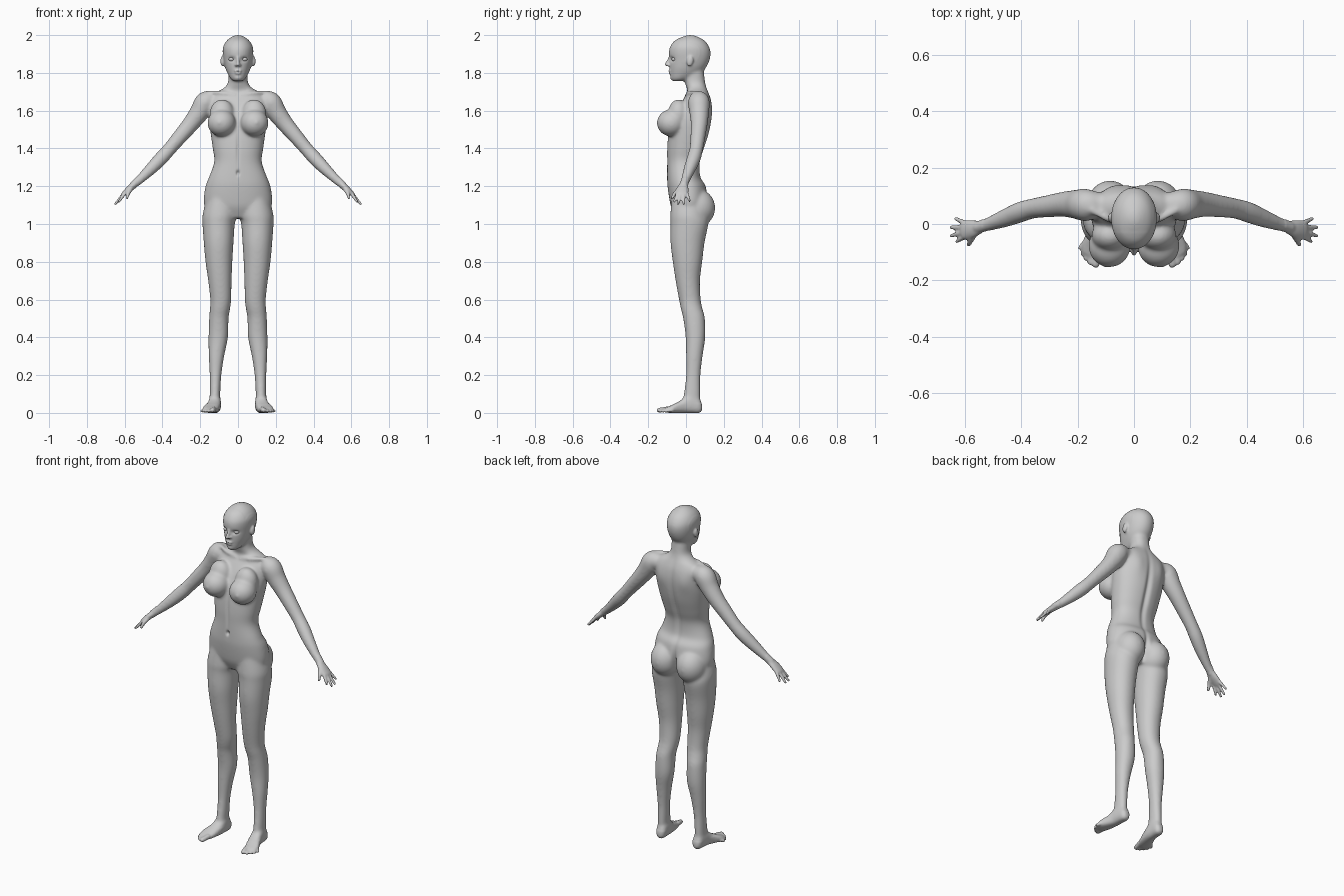
import bpy, bmesh, math
from mathutils import Vector, Matrix

bm = bmesh.new()


def spline(rows, k=5):
    """Catmull-Rom interpolation of parameter rows."""
    out = []
    for i in range(len(rows) - 1):
        a, b, c, d = (rows[max(i - 1, 0)], rows[i], rows[i + 1], rows[min(i + 2, len(rows) - 1)])
        for j in range(k):
            t = j / k
            out.append([0.5 * (2 * q + (r - p) * t + (2 * p - 5 * q + 4 * r - s) * t * t
                               + (3 * q - p - 3 * r + s) * t ** 3) for p, q, r, s in zip(a, b, c, d)])
    return out + [list(rows[-1])]


def loft(rings):
    vs = [[bm.verts.new(p) for p in ring] for ring in rings]
    n = len(vs[0])
    for a, b in zip(vs, vs[1:]):
        for i in range(n):
            bm.faces.new((a[i], a[(i + 1) % n], b[(i + 1) % n], b[i]))
    bm.faces.new(vs[0])
    bm.faces.new(vs[-1])


def sections(rows, s=1, e=2.2, along_y=False, n=40):
    """Rows of (height, x0, x1, y0, y1); along_y swaps height and y."""
    rings = []
    for h, x0, x1, y0, y1 in spline(rows):
        ring = []
        for i in range(n):
            c, d = math.cos(2 * math.pi * i / n), math.sin(2 * math.pi * i / n)
            x = (x0 + x1) / 2 + (x1 - x0) / 2 * math.copysign(abs(c) ** (2 / e), c)
            y = (y0 + y1) / 2 + (y1 - y0) / 2 * math.copysign(abs(d) ** (2 / e), d)
            ring.append((x * s, h, y) if along_y else (x * s, y, h))
        rings.append(ring)
    loft(rings)


def ball(c, r, s=1, tilt=0):
    m = Matrix.Translation((c[0] * s, c[1], c[2])) @ Matrix.Rotation(tilt, 4, 'X') @ Matrix.Diagonal((*r, 1))
    bmesh.ops.create_uvsphere(bm, u_segments=32, v_segments=20, radius=1, matrix=m)


def tube(rows, s=1, ref=(0, 1, 0), n=20):
    """Rows of (x, y, z, radius along ref, other radius), with rounded ends."""
    rows = spline(rows)
    pts = [Vector(r[:3]) for r in rows]
    rings = []
    for i, r in enumerate(rows):
        t = (pts[min(i + 1, len(pts) - 1)] - pts[max(i - 1, 0)]).normalized()
        u = (Vector(ref) - t * t.dot(Vector(ref))).normalized()
        v = t.cross(u)
        steps = [(0, 1)]
        if i == 0:
            steps = [(-.9, .4), (-.6, .8), (0, 1)]
        elif i == len(rows) - 1:
            steps = [(0, 1), (.6, .8), (.9, .4)]
        for off, k in steps:
            ring = []
            for j in range(n):
                a = 2 * math.pi * j / n
                p = pts[i] + t * off * min(r[3], r[4]) + k * (u * r[3] * math.cos(a) + v * r[4] * math.sin(a))
                ring.append((p.x * s, p.y, p.z))
            rings.append(ring)
    loft(rings)


# torso and neck
torso = [(1.03, .09, -.05, .07), (1.08, .165, -.075, .10), (1.12, .182, -.086, .115), (1.2, .172, -.098, .105),
         (1.25, .153, -.1, .077), (1.33, .126, -.1, .075), (1.4, .134, -.1, .097), (1.48, .145, -.093, .122),
         (1.55, .153, -.075, .135), (1.61, .153, -.045, .138), (1.66, .15, -.015, .132), (1.695, .12, .008, .12),
         (1.72, .075, .004, .11), (1.75, .053, -.006, .102), (1.8, .05, -.005, .096), (1.83, .045, 0, .09)]
sections([(z, -w, w, f, b) for z, w, f, b in torso])

# head
head = [(1.757, .022, -.072, -.01), (1.77, .04, -.08, .03), (1.8, .057, -.084, .08), (1.83, .069, -.086, .108),
        (1.87, .077, -.087, .126), (1.91, .081, -.09, .131), (1.94, .078, -.083, .122), (1.97, .061, -.06, .1),
        (1.99, .036, -.022, .066), (2.001, .01, .008, .036)]
sections([(z, -w, w, f, b) for z, w, f, b in head], e=2.05)

# nose, lips and chin
tube([(0, -.082, 1.888, .007, .008), (0, -.092, 1.865, .007, .009), (0, -.105, 1.844, .009, .009)], ref=(1, 0, 0))
ball((0, -.084, 1.81), (.02, .011, .006))
ball((0, -.082, 1.798), (.017, .011, .006))
ball((0, -.068, 1.776), (.022, .016, .016))

for s in (1, -1):
    # nostril and ear
    ball((.01, -.092, 1.841), (.008, .01, .007), s)
    ball((.083, .022, 1.862), (.010, .017, .028), s, -.2)
    # breast with upper slope and nipple
    ball((.087, -.078, 1.535), (.075, .076, .072), s)
    ball((.085, -.04, 1.58), (.066, .056, .08), s)
    ball((.1, -.15, 1.537), (.008, .010, .008), s)
    # collar bone and buttock
    tube([(.015, .004, 1.683, .01, .01), (.08, .012, 1.693, .011, .011), (.15, .05, 1.698, .012, .012)], s)
    ball((.085, .06, 1.085), (.085, .095, .1), s)
    # leg
    sections([(1.14, .01, .165, -.075, .1), (1.05, .005, .187, -.083, .11), (1.0, .017, .188, -.082, .118),
              (.9, .024, .181, -.082, .098), (.8, .03, .172, -.07, .086), (.7, .034, .158, -.055, .074),
              (.6, .036, .147, -.037, .078), (.55, .042, .149, -.027, .088), (.5, .05, .153, -.015, .1),
              (.4, .053, .156, -.002, .102), (.3, .073, .155, 0, .088), (.2, .088, .15, 0, .077),
              (.1, .094, .15, -.012, .076), (.04, .095, .15, -.022, .075)], s, 2.1)
    # foot
    sections([(.086, .108, .132, .015, .04), (.07, .093, .147, .0, .08), (.03, .09, .154, 0, .1),
              (0, .09, .158, 0, .09), (-.03, .094, .168, 0, .066), (-.07, .103, .185, 0, .044),
              (-.1, .114, .185, .001, .031), (-.115, .124, .17, .004, .025)], s, 2.5, True)
    # toes
    for x0, y0, x1, y1, r in [(.127, -.1, .136, -.144, .014), (.148, -.105, .156, -.138, .010),
                              (.163, -.098, .171, -.124, .0095), (.174, -.088, .183, -.107, .009),
                              (.18, -.07, .191, -.085, .009)]:
        tube([(x0, y0, r + .006, r, r), (x1, y1, r, r, r * .9)], s, (1, 0, 0))
    # arm
    tube([(x, y, z, r, r) for x, y, z, r in [
        (.13, .07, 1.655, .045), (.17, .068, 1.645, .058), (.205, .07, 1.59, .052), (.25, .07, 1.53, .045),
        (.305, .063, 1.465, .040), (.36, .055, 1.40, .036), (.405, .042, 1.35, .037), (.455, .022, 1.298, .033),
        (.515, 0, 1.24, .025), (.555, -.012, 1.205, .021)]], s, n=32)
    # palm
    tube([(.545, -.01, 1.213, .022, .018), (.575, -.018, 1.186, .032, .017), (.606, -.021, 1.158, .035, .012)], s)
    # fingers
    for b, t in [((.602, -.046, 1.158), (.631, -.062, 1.118)), ((.61, -.03, 1.153), (.65, -.042, 1.106)),
                 ((.61, -.012, 1.153), (.65, -.012, 1.106)), ((.602, .005, 1.16), (.634, .019, 1.122))]:
        tube([(*b, .0095, .0095), (*t, .007, .007)], s)
    # thumb
    tube([(.565, -.028, 1.19, .014, .014), (.58, -.056, 1.165, .011, .011), (.588, -.074, 1.138, .008, .008)],
         s, (1, 0, 0))

bmesh.ops.recalc_face_normals(bm, faces=bm.faces[:])
mesh = bpy.data.meshes.new("body")
bm.to_mesh(mesh)
bm.free()
body = bpy.data.objects.new("body", mesh)
bpy.context.collection.objects.link(body)

# fuse the parts into one skin
rem = body.modifiers.new("fuse", 'REMESH')
rem.mode = 'VOXEL'
rem.voxel_size = .0055
bm = bmesh.new()
bm.from_object(body, bpy.context.evaluated_depsgraph_get())
body.modifiers.clear()


def detailed(p):
    return (abs(p.x) > .54 or p.z < .05 or (p.z > 1.75 and p.y < -.03)
            or (p.z > 1.8 and abs(p.x) > .07))


# soften joins, less so on hands, feet and face
soft = [v for v in bm.verts if not detailed(v.co)]
for group, count in ((bm.verts[:], 2), (soft, 14)):
    for i in range(count):
        bmesh.ops.smooth_vert(bm, verts=group, factor=.5, use_axis_x=True, use_axis_y=True, use_axis_z=True)

# sculpted dents and bulges: centre, spread, push in y
marks = [((0, -.1, 1.27), (.007, .03, .012), .016),      # navel
         ((0, -.1, 1.4), (.008, .05, .09), .006),        # midline
         ((0, .12, 1.42), (.016, .08, .2), -.014),       # spine
         ((0, .13, 1.08), (.012, .06, .07), -.025),      # cleft
         ((0, -.09, 1.804), (.02, .03, .004), .004),     # mouth
         ((.08, .13, 1.6), (.04, .05, .06), .007),       # shoulder blades
         ((-.08, .13, 1.6), (.04, .05, .06), .007),
         ((.034, -.08, 1.872), (.017, .03, .011), .013),  # eye sockets
         ((-.034, -.08, 1.872), (.017, .03, .011), .013)]
for v in bm.verts:
    push = 0
    for c, r, d in marks:
        q = sum(((v.co[i] - c[i]) / r[i]) ** 2 for i in range(3))
        if q < 9:
            push += d * math.exp(-q)
    v.co.y += push
    v.co.z = max(v.co.z, 0)
for f in bm.faces:
    f.smooth = True
bm.to_mesh(mesh)
bm.free()

# eyes
for s, side in ((1, "left"), (-1, "right")):
    bpy.ops.mesh.primitive_uv_sphere_add(segments=24, ring_count=16, radius=.014, location=(.034 * s, -.062, 1.872))
    eye = bpy.context.object
    eye.name = side + "_eye"
    eye.scale = (1.1, 1, .8)
    bpy.ops.object.shade_smooth()
